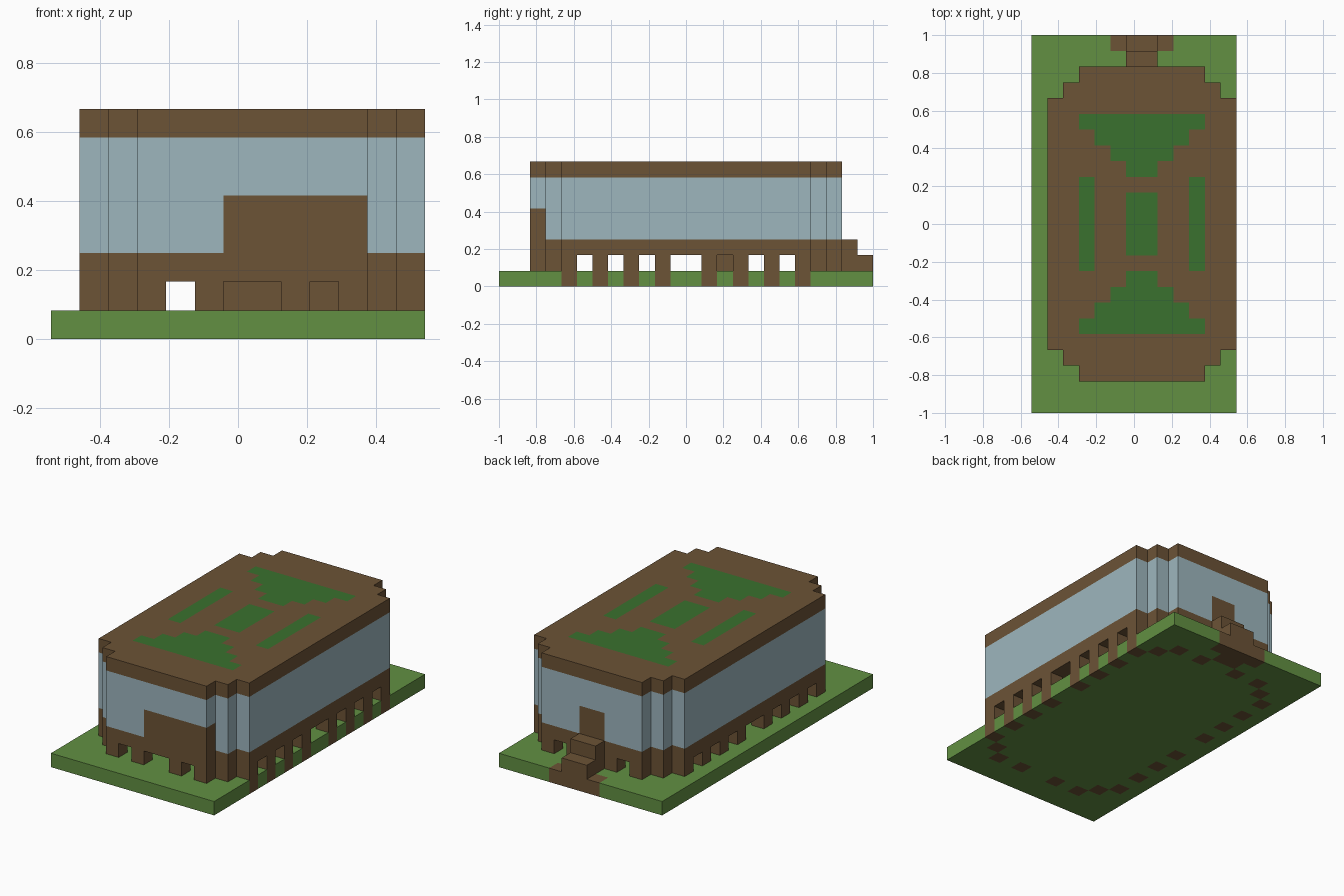
import bpy, bmesh
from mathutils import Matrix, Vector

cube = bpy.data.objects.get("Cube")
if cube:
    bpy.data.objects.remove(cube, do_unlink=True)

U = 1 / 12            # size of one block
NX, NY = 13, 24       # blocks across and deep


def material(name, rgb):
    lin = [((c / 255 + 0.055) / 1.055) ** 2.4 for c in rgb] + [1]
    m = bpy.data.materials.new(name)
    m.use_nodes = True
    m.diffuse_color = lin
    m.node_tree.nodes["Principled BSDF"].inputs["Base Color"].default_value = lin
    return m


GRASS, WOOD, GLASS, GARDEN = range(4)
MATERIALS = [material("grass green", (98, 144, 66)),
             material("wood brown", (108, 83, 54)),
             material("glass blue", (157, 182, 190)),
             material("garden green", (58, 113, 46))]


def layer(name, bottom, top, rule):
    """Extrude the blocks for which rule(i, j) gives a colour, and colour them."""
    def cell(p):
        return int((p.x / U) + NX / 2), int((p.y / U) + NY / 2)

    bm = bmesh.new()
    bmesh.ops.create_grid(bm, x_segments=NX, y_segments=NY, size=0.5,
                          matrix=Matrix.Diagonal((NX * U, NY * U, 1, 1)))
    empty = [f for f in bm.faces if rule(*cell(f.calc_center_median())) is None]
    bmesh.ops.delete(bm, geom=empty, context='FACES')
    out = bmesh.ops.extrude_face_region(bm, geom=bm.faces[:])
    verts = [g for g in out["geom"] if isinstance(g, bmesh.types.BMVert)]
    bmesh.ops.translate(bm, verts=verts, vec=(0, 0, (top - bottom) * U))
    bmesh.ops.translate(bm, verts=bm.verts[:], vec=(0, 0, bottom * U))
    bmesh.ops.recalc_face_normals(bm, faces=bm.faces[:])
    for f in bm.faces:
        inside = f.calc_center_median() - f.normal * U * 0.5
        f.material_index = rule(*cell(inside)) or 0
    # merge the flat areas of one colour
    bmesh.ops.dissolve_limit(bm, angle_limit=0.01, verts=bm.verts[:],
                             edges=bm.edges[:], delimit={'MATERIAL'})
    mesh = bpy.data.meshes.new(name)
    bm.to_mesh(mesh)
    bm.free()
    for m in MATERIALS:
        mesh.materials.append(m)
    bpy.context.collection.objects.link(bpy.data.objects.new(name, mesh))


def fold(i, j):
    """Mirror a block into one quarter of the building."""
    return min(i, NX - i), min(j, NY - 1 - j)


def is_leg(i, j):
    u, v = fold(i, j)
    side = u == 1 and v in (4, 6, 8, 10)
    end = v == 2 and u in (3, 5)
    return side or end or (u, v) == (2, 3)


def in_building(i, j):
    u, v = fold(i, j)
    return u >= 1 and v >= 2 and u + v >= 5


def is_garden(i, j):
    u, v = fold(i, j)
    triangle = 5 <= v <= 8 and u >= v - 2
    bar = u == 3 and v >= 9
    centre = u >= 6 and v >= 10
    return triangle or bar or centre


def on_steps(i, j):
    return i in (6, 7) and j >= 22


def ground_rule(i, j):
    path = on_steps(i, j) or (j == 23 and 5 <= i <= 8)
    return WOOD if is_leg(i, j) or path else GRASS


def lower_wall_rule(i, j):
    if not in_building(i, j):
        return None
    front_panel = j == 2 and 6 <= i <= 10
    back_door = j == 21 and i in (6, 7)
    return WOOD if front_panel or back_door else GLASS


def wood_where(test):
    return lambda i, j: WOOD if test(i, j) else None


# Ground and supports
layer("ground", 0, 1, ground_rule)
layer("support_legs", 1, 2, wood_where(is_leg))
layer("inner_post", 1, 2, wood_where(lambda i, j: (i, j) == (9, 14)))

# Back steps
layer("lower_step", 1, 2, wood_where(on_steps))
layer("upper_step", 2, 3, wood_where(lambda i, j: on_steps(i, j) and j == 22))

# Building
layer("floor", 2, 3, wood_where(in_building))
layer("lower_wall", 3, 5, lower_wall_rule)
layer("upper_wall", 5, 7, lambda i, j: GLASS if in_building(i, j) else None)
layer("roof", 7, 8, lambda i, j: None if not in_building(i, j)
      else GARDEN if is_garden(i, j) else WOOD)
